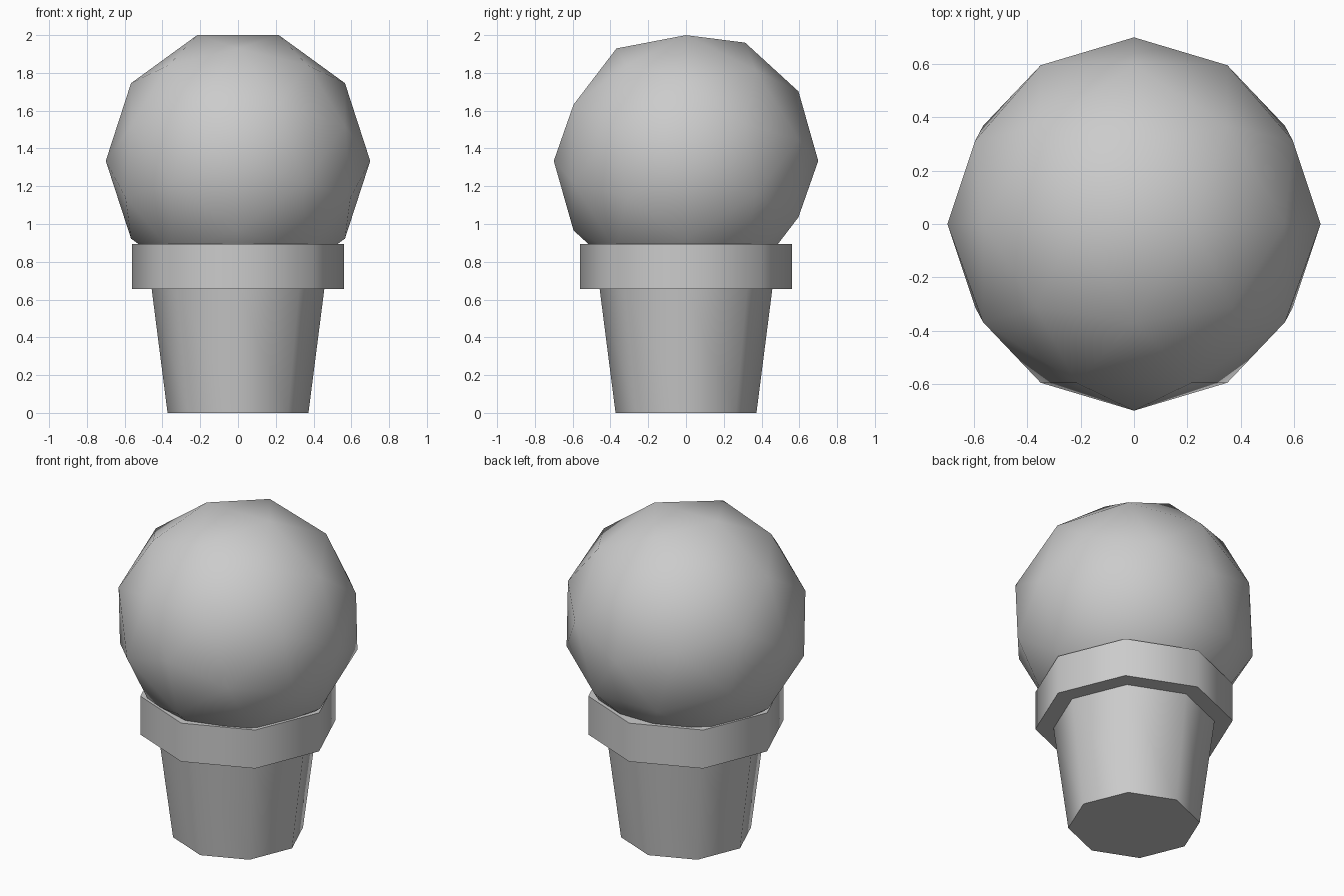
import bpy, bmesh
from math import radians
from mathutils import Matrix

if "Cube" in bpy.data.objects:
    bpy.data.objects.remove(bpy.data.objects["Cube"])


def finish(name, bm, smooth_angle):
    mesh = bpy.data.meshes.new(name)
    bmesh.ops.recalc_face_normals(bm, faces=bm.faces)
    bm.to_mesh(mesh)
    bm.free()
    ob = bpy.data.objects.new(name, mesh)
    bpy.context.collection.objects.link(ob)
    bpy.ops.object.select_all(action='DESELECT')
    ob.select_set(True)
    bpy.context.view_layer.objects.active = ob
    bpy.ops.object.shade_smooth_by_angle(angle=radians(smooth_angle))


def octagon_part(name, r_bottom, r_top, z0, z1):
    bm = bmesh.new()
    bmesh.ops.create_cone(bm, cap_ends=True, segments=8,
                          radius1=r_bottom, radius2=r_top, depth=z1 - z0,
                          matrix=Matrix.Translation((0, 0, (z0 + z1) / 2)))
    finish(name, bm, 60)


# Cone: tapered cup and wider rim
octagon_part("cone_cup", 0.373, 0.457, 0.0, 0.655)
octagon_part("cone_rim", 0.56, 0.56, 0.655, 0.895)

# Scoop: low-poly icosphere with its pole turned to the y axis
bm = bmesh.new()
bmesh.ops.create_icosphere(bm, subdivisions=2, radius=0.7)
turn = Matrix(((0, 1, 0, 0), (0, 0, 1, 0), (1, 0, 0, 0), (0, 0, 0, 1)))
bm.transform(Matrix.Translation((0, 0, 1.334)) @ turn)
finish("scoop", bm, 60)
